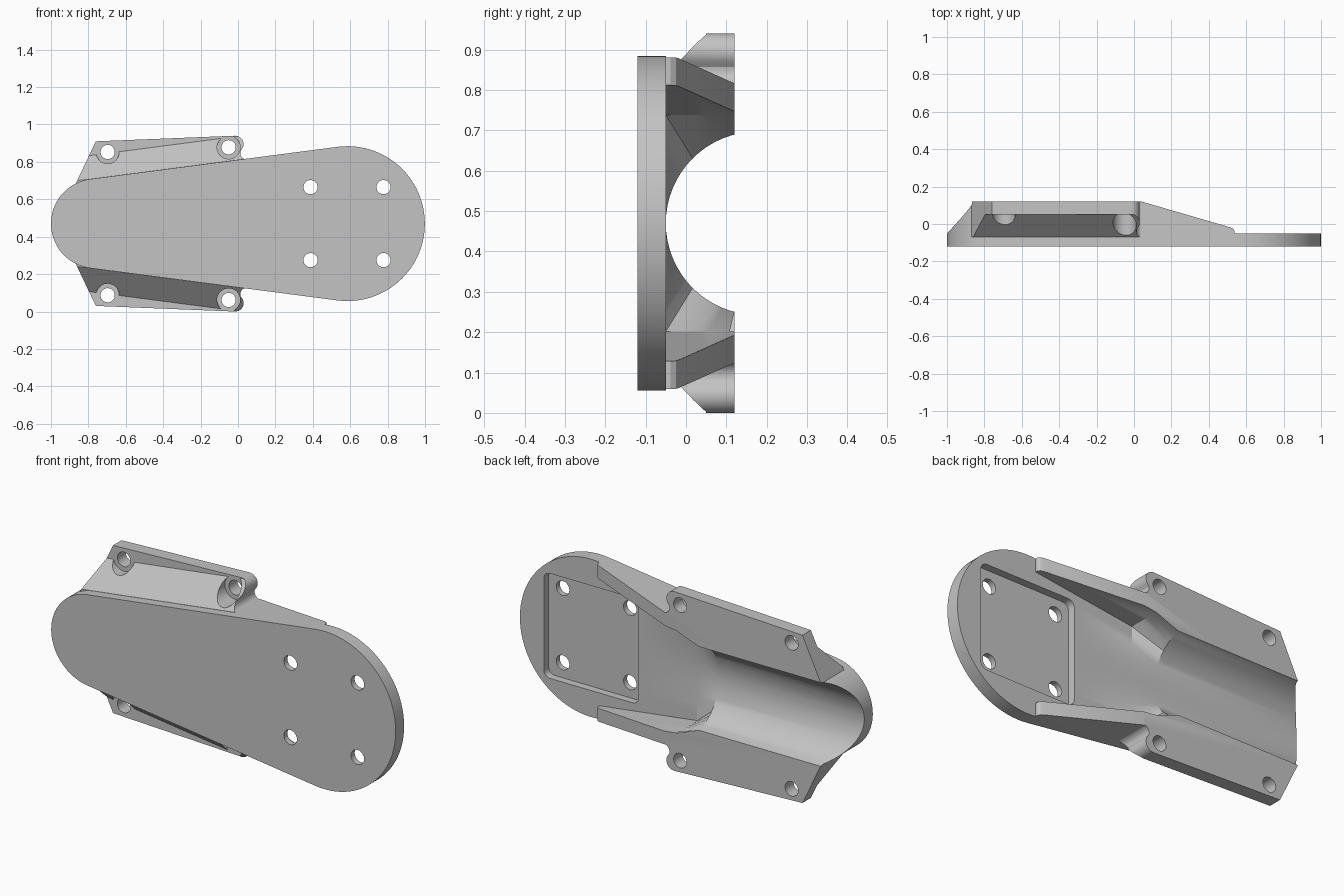
import bpy, bmesh
from math import sin, cos, pi, radians, asin
from mathutils import Vector

if "Cube" in bpy.data.objects:
    bpy.data.objects.remove(bpy.data.objects["Cube"])

grey = bpy.data.materials.new("light grey")
grey.use_nodes = True
colour = (0.55, 0.55, 0.55, 1)
grey.diffuse_color = colour
grey.node_tree.nodes["Principled BSDF"].inputs["Base Color"].default_value = colour

MID = 0.47                      # height of the symmetry plane
FRONT, FLOOR, BACK = -0.12, -0.05, 0.12
SMALL = (-0.76, 0.24)           # end circles: centre x, radius
LARGE = (0.585, 0.414)
TILT = asin((LARGE[1] - SMALL[1]) / (LARGE[0] - SMALL[0]))


def loft(name, rings):
    """Closed solid through rings that all have the same point count."""
    bm = bmesh.new()
    loops = [[bm.verts.new(p) for p in ring] for ring in rings]
    n = len(loops[0])
    for a, b in zip(loops, loops[1:]):
        for i in range(n):
            bm.faces.new((a[i], a[(i + 1) % n], b[(i + 1) % n], b[i]))
    bm.faces.new(loops[0])
    bm.faces.new(loops[-1])
    bmesh.ops.recalc_face_normals(bm, faces=bm.faces)
    mesh = bpy.data.meshes.new(name)
    bm.to_mesh(mesh)
    bm.free()
    mesh.materials.append(grey)
    ob = bpy.data.objects.new(name, mesh)
    bpy.context.collection.objects.link(ob)
    return ob


def in_depth(u, v, w):
    return Vector((u, w, v))


def prism(name, pts, a, b, place=in_depth):
    return loft(name, [[place(u, v, w) for u, v in pts] for w in (a, b)])


def arc(cx, cz, r, start, end, n):
    return [(cx + r * cos(start + (end - start) * i / n),
             cz + r * sin(start + (end - start) * i / n)) for i in range(n + 1)]


def disc(name, x, z, r, a, b):
    return prism(name, arc(x, z, r, 0, 2 * pi, 32)[:-1], a, b)


def combine(target, tool, operation="DIFFERENCE"):
    mod = target.modifiers.new("cut", "BOOLEAN")
    mod.operation, mod.object, mod.solver = operation, tool, "EXACT"
    bpy.ops.object.select_all(action="DESELECT")
    bpy.context.view_layer.objects.active = target
    target.select_set(True)
    bpy.ops.object.modifier_apply(modifier=mod.name)
    bpy.data.objects.remove(tool)


# Main body: outline tangent to the two end circles
top = pi / 2 + TILT
outline = (arc(LARGE[0], 0, LARGE[1], -top, top, 48)
           + arc(SMALL[0], 0, SMALL[1], top, 2 * pi - top, 40))
body = prism("mount_body", outline, FRONT, BACK)

# Bolt ears with a sloped front, above and below
edge = Vector((cos(TILT), 0, sin(TILT)))
normal = Vector((-sin(TILT), 0, cos(TILT)))
start = Vector((SMALL[0], 0, 0)) + normal * SMALL[1]
ear_outline = ([(-0.898, 0.15), (-0.865, 0.22), (-0.76, 0.44)]
               + arc(-0.015, 0.425, 0.045, pi / 2, radians(-40), 12)
               + arc(0.047, 0.378, 0.035, radians(165), radians(265), 8)
               + [(0.04, 0.28)])
ramp = [(-0.02, -0.3), (-0.02, -0.09), (0.125, 0.05), (0.5, 0.05), (0.5, -0.3)]
for side in (1, -1):
    def along_edge(d, y, t):
        p = start + normal * d + edge * t
        return Vector((p.x, y, side * p.z))

    ear = prism("ear", [(x, side * z) for x, z in ear_outline], -0.07, BACK)
    combine(ear, prism("ramp", ramp, -0.5, 1.2, along_edge))
    combine(body, ear, "UNION")

# Round channel that flares into the flat floor between the tapered walls
RADIUS = 0.227
AXIS = FLOOR + RADIUS


def channel_ring(x, half, square):
    pts = [Vector((x, 0.4, -half))]
    for i in range(33):
        t = pi + pi * i / 32
        c, s = cos(t), sin(t)
        m = max(abs(c), abs(s)) if square else 1
        pts.append(Vector((x, AXIS + RADIUS * s / m, half * c / m)))
    return pts + [Vector((x, 0.4, half))]


combine(body, loft("channel", [channel_ring(-1.2, RADIUS, False),
                               channel_ring(-0.16, RADIUS, False),
                               channel_ring(-0.03, 0.268, True),
                               channel_ring(1.2, 0.428, True)]))

# Walls fall away towards the large end
slope = [(0.04, 0.4), (0.04, BACK), (0.515, -0.018), (0.53, -0.025),
         (0.538, -0.038), (0.538, FLOOR), (1.2, FLOOR), (1.2, 0.4)]
combine(body, prism("slope", slope, -0.8, 0.8, lambda u, v, w: Vector((u, v, w))))

# Shallow square pocket with rounded corners
pocket = []
for k, (sx, sz) in enumerate(((1, 1), (-1, 1), (-1, -1), (1, -1))):
    pocket += arc(LARGE[0] + sx * 0.24, sz * 0.24, 0.035,
                  k * pi / 2, (k + 1) * pi / 2, 6)
combine(body, prism("pocket", pocket, -0.09, 0.3))

# Screw holes, and counterbores in the ears
for side in (1, -1):
    for x in (0.388, 0.778):
        combine(body, disc("hole", x, side * 0.195, 0.038, -0.3, 0.3))
    for x, z in ((-0.697, 0.383), (-0.05, 0.408)):
        combine(body, disc("hole", x, side * z, 0.038, -0.3, 0.3))
        combine(body, disc("counterbore", x, side * z, 0.062, -0.3, 0.05))

body.location.z = MID
bpy.ops.object.select_all(action="DESELECT")
bpy.context.view_layer.objects.active = body
body.select_set(True)
bpy.ops.object.shade_smooth_by_angle(angle=radians(25))
